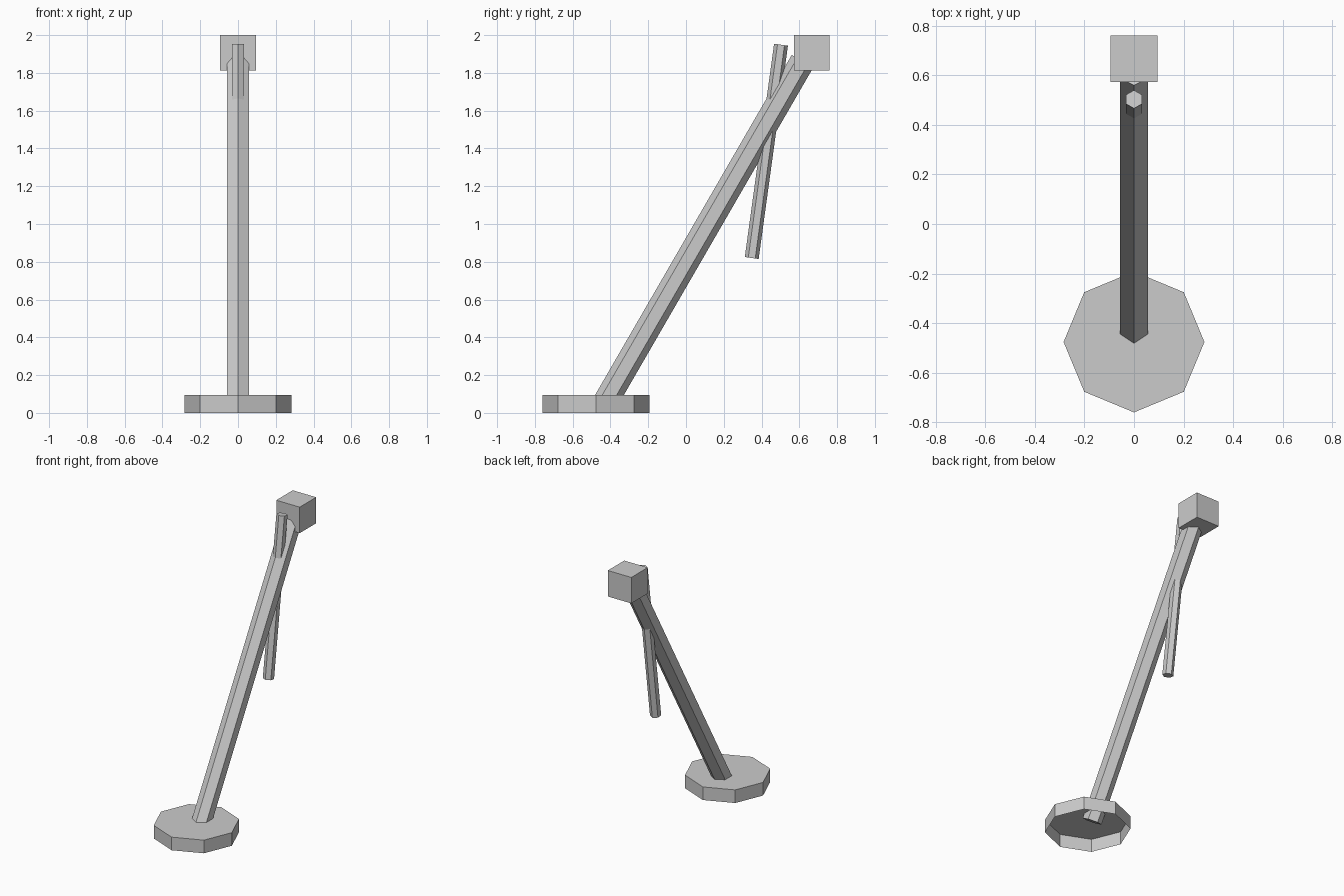
import bpy, bmesh, math
from mathutils import Vector, Matrix

if "Cube" in bpy.data.objects:
    bpy.data.objects.remove(bpy.data.objects["Cube"])

grey = bpy.data.materials.new("grey")
grey.diffuse_color = (0.6, 0.6, 0.6, 1)
grey.use_nodes = True
grey.node_tree.nodes["Principled BSDF"].inputs["Base Color"].default_value = grey.diffuse_color


def finish(bm, name):
    bmesh.ops.recalc_face_normals(bm, faces=bm.faces)
    mesh = bpy.data.meshes.new(name)
    bm.to_mesh(mesh)
    bm.free()
    mesh.materials.append(grey)
    obj = bpy.data.objects.new(name, mesh)
    bpy.context.collection.objects.link(obj)
    return obj


def prism(name, sides, radius, start, end, open_bottom=False):
    """Flat-sided bar between two points, with one edge facing the front."""
    a, b = Vector(start), Vector(end)
    axis = b - a
    bm = bmesh.new()
    bmesh.ops.create_cone(bm, cap_ends=True, segments=sides, radius1=radius,
                          radius2=radius, depth=axis.length)
    if open_bottom:
        bottom = [f for f in bm.faces if f.normal.z < -0.9]
        bmesh.ops.delete(bm, geom=bottom, context='FACES_ONLY')
    lean = -math.atan2(axis.y, axis.z)
    bm.transform(Matrix.Translation((a + b) / 2) @ Matrix.Rotation(lean, 4, 'X'))
    return finish(bm, name)


# Octagonal foot, hollow underneath
prism("base", 8, 0.284, (0, -0.476, 0), (0, -0.476, 0.095), open_bottom=True)

# Leaning hexagonal pole and the thin rod crossing it
prism("pole", 6, 0.066, (0, -0.431, 0.05), (0, 0.617, 1.862))
prism("rod", 6, 0.037, (0, 0.348, 0.82), (0, 0.503, 1.949))

# Cube head at the top of the pole
bm = bmesh.new()
bmesh.ops.create_cube(bm, size=0.188)
bm.transform(Matrix.Translation((0, 0.666, 1.906)))
finish(bm, "head")
